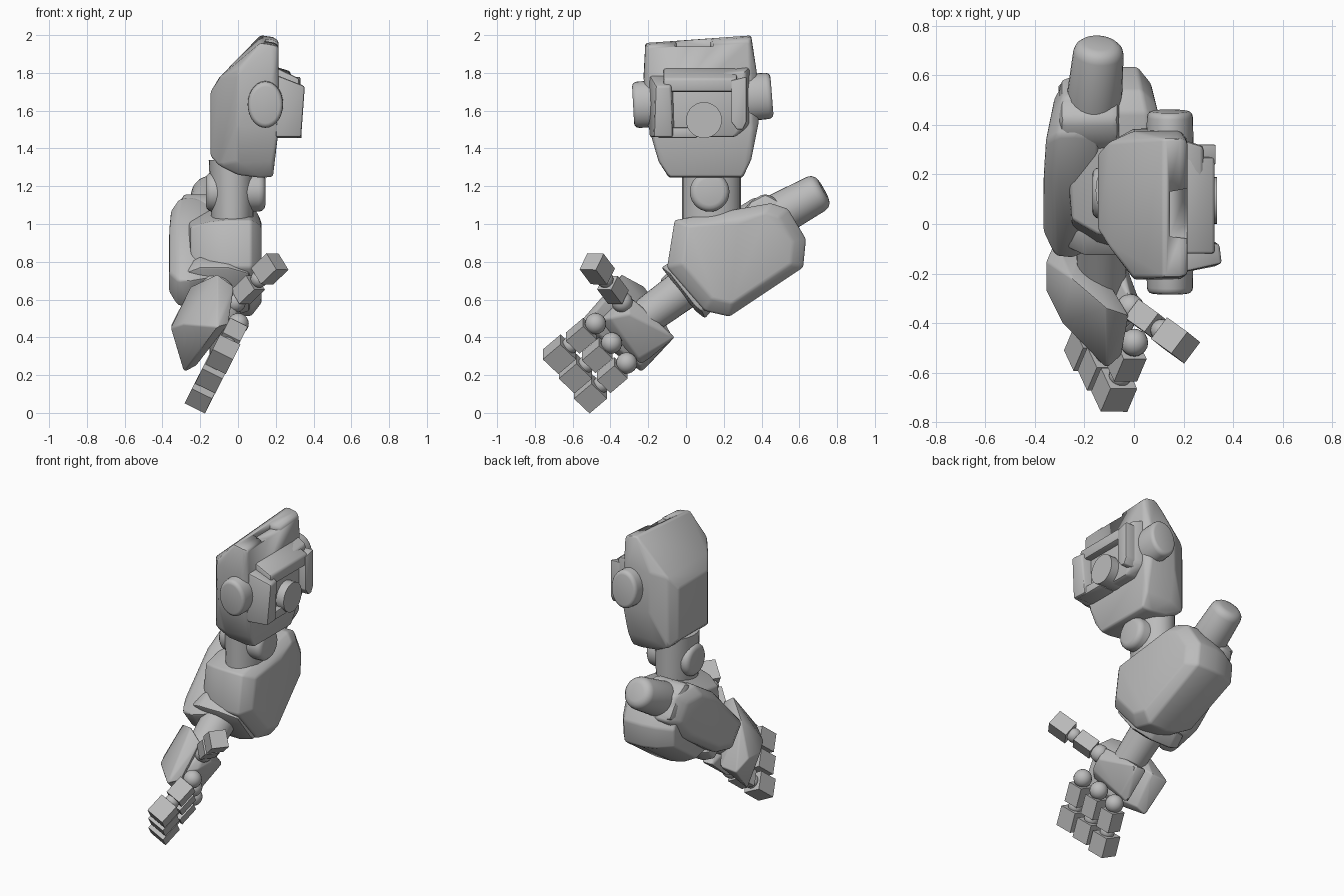
import bpy, bmesh, math
from mathutils import Vector, Matrix

if "Cube" in bpy.data.objects:
    bpy.data.objects.remove(bpy.data.objects["Cube"])

grey = bpy.data.materials.new("plain_grey")
grey.diffuse_color = (0.5, 0.5, 0.5, 1)
grey.use_nodes = True
grey.node_tree.nodes["Principled BSDF"].inputs["Base Color"].default_value = grey.diffuse_color


def finish(name, bm, angle=35):
    bmesh.ops.recalc_face_normals(bm, faces=bm.faces)
    me = bpy.data.meshes.new(name)
    bm.to_mesh(me)
    bm.free()
    ob = bpy.data.objects.new(name, me)
    bpy.context.collection.objects.link(ob)
    me.materials.append(grey)
    bpy.ops.object.select_all(action='DESELECT')
    ob.select_set(True)
    bpy.context.view_layer.objects.active = ob
    bpy.ops.object.shade_smooth_by_angle(angle=math.radians(angle))
    return ob


def hull(name, pts, bevel=0.02):
    """Convex armour shell with softened edges."""
    bm = bmesh.new()
    for p in pts:
        bm.verts.new(p)
    bmesh.ops.convex_hull(bm, input=bm.verts)
    loose = [v for v in bm.verts if not v.link_faces]
    bmesh.ops.delete(bm, geom=loose, context='VERTS')
    bmesh.ops.dissolve_limit(bm, angle_limit=math.radians(4), verts=bm.verts, edges=bm.edges)
    if bevel:
        edges = [e for e in bm.edges if e.calc_face_angle(0) > math.radians(18)]
        bmesh.ops.bevel(bm, geom=edges, offset=bevel, segments=2, profile=0.5,
                        affect='EDGES', clamp_overlap=True)
    return finish(name, bm)


def slab(name, profile, sections, bevel=0.02, tilt=0.0, start=0.3):
    """Side profile (y, z) repeated at (x, scale) sections; tilt bends x behind y = start."""
    cy = sum(p[0] for p in profile) / len(profile)
    cz = sum(p[1] for p in profile) / len(profile)
    return hull(name, [(x + tilt * max(0, y - start), cy + s * (y - cy), cz + s * (z - cz))
                       for x, s in sections for y, z in profile], bevel)


def tube(name, a, b, r1, r2=None, bevel=0.0, squash_x=1.0, n=28):
    """Round part from a to b; squash_x narrows it along world x."""
    a, b = Vector(a), Vector(b)
    d = b - a
    bm = bmesh.new()
    bmesh.ops.create_cone(bm, cap_ends=True, segments=n, radius1=r1,
                          radius2=r1 if r2 is None else r2, depth=d.length)
    if bevel:
        rims = [e for e in bm.edges if any(len(f.verts) > 4 for f in e.link_faces)]
        bmesh.ops.bevel(bm, geom=rims, offset=bevel, segments=3, profile=0.5, affect='EDGES')
    bm.transform(d.to_track_quat('Z', 'X').to_matrix().to_4x4())
    bmesh.ops.scale(bm, vec=(squash_x, 1, 1), verts=bm.verts)
    bm.transform(Matrix.Translation((a + b) / 2))
    return finish(name, bm)


def ball(name, c, r):
    bm = bmesh.new()
    bmesh.ops.create_uvsphere(bm, u_segments=20, v_segments=12, radius=r,
                              matrix=Matrix.Translation(c))
    return finish(name, bm)


def block(name, c, direction, length, width, side):
    """Flat-faced finger segment along a direction."""
    z = Vector(direction).normalized()
    x = (Vector(side) - z * z.dot(Vector(side))).normalized()
    y = z.cross(x)
    m = Matrix((x, y, z)).transposed().to_4x4()
    bm = bmesh.new()
    bmesh.ops.create_cube(bm, size=1)
    bmesh.ops.scale(bm, vec=(width, width, length), verts=bm.verts)
    bm.transform(Matrix.Translation(c) @ m)
    return finish(name, bm, 20)


# Shoulder armour
core = [(x, y, z) for x, ys, zs in [(-0.145, (-0.02, 0.28), (1.36, 1.70)),
                                    (-0.10, (-0.09, 0.33), (1.31, 1.775))]
        for y in ys for z in zs]
for x, top, low in [(0.00, 1.865, 1.26), (0.12, 2.0, 1.245), (0.185, 1.99, 1.25)]:
    core += [(x, -0.09, low), (x, 0.30, low), (x, -0.145, 1.33), (x, 0.345, 1.34),
             (x, -0.20, 1.52), (x, 0.385, 1.54), (x, -0.225, min(1.78, top)),
             (x, 0.375, min(1.8, top)), (x, -0.215, top - 0.04), (x, 0.345, top)]
core += [(0.215, y, z) for y, z in
         [(-0.19, 1.5), (0.35, 1.5), (-0.205, 1.94), (0.335, 1.97)]]
shell = hull("shoulder_shell", core, 0.012)

# Notch in the shoulder's top edge
notch = hull("notch_cutter", [(x, y, z) for x, y0, y1 in ((0.145, -0.05, 0.13), (0.3, -0.07, 0.16))
                              for y in (y0, y1) for z in (1.94, 2.1)], 0)
notch.hide_render = True
notch.hide_viewport = True
cut = shell.modifiers.new("notch", 'BOOLEAN')
cut.operation = 'DIFFERENCE'
cut.object = notch

# Shoulder side pegs
tube("shoulder_peg_front", (0.145, 0.0, 1.645), (0.145, -0.28, 1.63), 0.128, 0.122, 0.025, 0.76)
tube("shoulder_peg_back", (0.145, 0.2, 1.66), (0.145, 0.455, 1.68), 0.128, 0.122, 0.025, 0.76)

# Inner shoulder mount
hull("mount_plate", [(x, y, z) for x, a in ((0.18, 0), (0.28, 0.03))
     for y, z in [(-0.16 + a, 1.46), (0.26, 1.46), (0.345 - a, 1.53),
                  (0.345 - a, 1.84 - a), (-0.16 + a, 1.78 - a)]], 0.015)
hull("mount_front_block", [(0.2, -0.195, 1.46), (0.2, -0.05, 1.46), (0.2, -0.195, 1.79),
     (0.2, -0.06, 1.79), (0.335, -0.17, 1.46), (0.33, -0.07, 1.46),
     (0.355, -0.16, 1.73), (0.345, -0.08, 1.73)], 0.012)
hull("mount_lower_bar", [(x, y, z) for x in (0.2, 0.32) for y in (-0.15, 0.06)
     for z in (1.455, 1.51)], 0.01)
hull("mount_upper_bar", [(x, y, z) for x, z in ((0.2, 1.83), (0.2, 1.70), (0.325, 1.77), (0.325, 1.70))
     for y in (-0.12, 0.27)], 0.012)
hull("mount_strip", [(x, y, z) for x in (0.22, 0.33) for y, z in
     [(0.24, 1.54), (0.27, 1.5), (0.30, 1.5), (0.32, 1.54), (0.32, 1.78), (0.24, 1.76)]], 0.006)
tube("mount_socket", (0.2, 0.095, 1.55), (0.335, 0.095, 1.55), 0.095)

# Upper arm and elbow joint
hull("upper_arm", [(-0.03 + r * math.cos(t), 0.135 + 0.155 * math.sin(t), z)
     for z, r in ((1.0, 0.11), (1.34, 0.125)) for t in [i * math.pi / 12 for i in range(24)]], 0)
tube("elbow_disc", (-0.17, 0.125, 1.17), (0.145, 0.125, 1.17), 0.105, bevel=0.035)

# Forearm armour
slab("forearm_shell", [(-0.10, 0.77), (-0.06, 1.02), (0.27, 1.045), (0.45, 1.11), (0.54, 1.08),
     (0.635, 0.92), (0.62, 0.77), (0.23, 0.51), (0.10, 0.54)],
     [(-0.25, 0.78), (-0.15, 0.94), (-0.06, 1.0), (0.07, 1.0), (0.125, 0.8)], 0.012, -0.2, 0.35)
slab("forearm_outer_plate", [(-0.14, 0.70), (-0.03, 0.56), (0.14, 0.60), (0.47, 0.82),
     (0.60, 0.97), (0.52, 1.12), (0.36, 1.14), (0.17, 1.02)],
     [(-0.15, 0.9), (-0.25, 1.0), (-0.32, 0.98), (-0.365, 0.74)], 0.015, 0.15, 0.3)
tube("elbow_spike", (-0.17, 0.40, 1.00), (-0.14, 0.728, 1.182), 0.118, 0.10, 0.045)
hull("elbow_spike_base", [(x, y, z) for x in (-0.30, -0.06) for y, z in
     [(0.27, 1.03), (0.34, 1.12), (0.42, 1.165), (0.50, 1.12), (0.6, 0.98), (0.4, 0.9)]], 0.03)

# Wrist cuff and wrist
slab("wrist_cuff", [(-0.13, 0.77), (-0.03, 0.83), (0.17, 0.58), (0.10, 0.50), (0.05, 0.54)],
     [(-0.27, 0.8), (-0.2, 1.0), (-0.05, 1.0), (0.06, 0.75)], 0.012)
tube("wrist", (-0.13, 0.05, 0.70), (-0.13, -0.28, 0.46), 0.11, 0.095)

# Hand
hull("hand_back_armour", [(-0.285, -0.235, 0.215), (-0.11, -0.585, 0.455), (-0.355, -0.27, 0.45),
     (-0.355, -0.15, 0.46), (-0.32, -0.07, 0.39), (-0.11, -0.34, 0.735), (-0.02, -0.37, 0.67),
     (-0.25, -0.22, 0.67), (-0.22, -0.24, 0.25), (-0.05, -0.53, 0.47),
     (-0.2, -0.07, 0.40), (-0.29, -0.40, 0.47)], 0.008)
hull("palm", [(-0.15, -0.06, 0.40), (-0.15, -0.24, 0.25), (-0.10, -0.25, 0.29),
     (-0.01, -0.40, 0.50), (0.02, -0.30, 0.52), (-0.01, -0.31, 0.63), (-0.06, -0.22, 0.55),
     (-0.07, -0.06, 0.40), (-0.15, -0.45, 0.50), (-0.07, -0.46, 0.49)], 0.01)

# Fingers and thumb: knuckle, middle segment, joint, fingertip
step = Vector((-0.05, -0.118, -0.100))
t_step = Vector((0.118, -0.085, 0.113))
for name, tip, d, knuckle, size, side in [
        ("finger_a", (-0.08, -0.67, 0.31), step, 0.62, 0.12, (0.9, 0, -0.44)),
        ("finger_b", (-0.135, -0.585, 0.208), step, 0.62, 0.12, (0.9, 0, -0.44)),
        ("finger_c", (-0.19, -0.505, 0.102), step, 0.62, 0.12, (0.9, 0, -0.44)),
        ("thumb", (0.168, -0.47, 0.762), t_step, 0.55, 0.108, (0.6, 0.75, 0))]:
    tip = Vector(tip)
    block(name + "_tip", tip, d, 0.128, size, side)
    block(name + "_middle", tip - d * 0.98, d, 0.125, size * 0.86, side)
    ball(name + "_joint", tip - d * 0.48, 0.045)
    ball(name + "_knuckle", tip - d * (1 + knuckle), 0.056)
